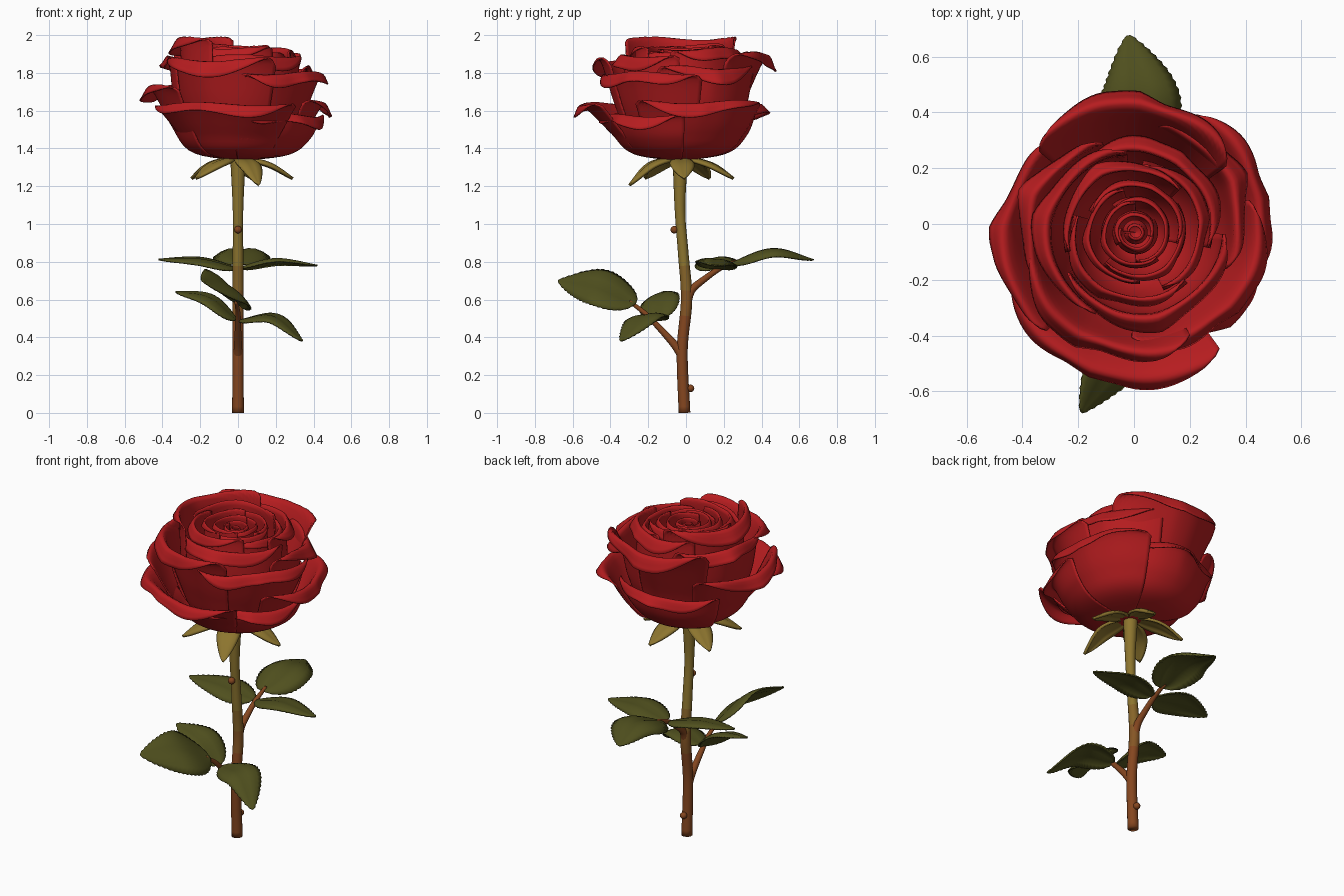
import bpy, bmesh, math
from mathutils import Vector as V

if "Cube" in bpy.data.objects:
    bpy.data.objects.remove(bpy.data.objects["Cube"])


def mat(name, c):
    m = bpy.data.materials.new(name)
    m.diffuse_color = (*c, 1)
    m.use_nodes = True
    m.node_tree.nodes["Principled BSDF"].inputs["Base Color"].default_value = m.diffuse_color
    return m


RED = mat("petal red", (0.47, 0.012, 0.014))
LEAF = mat("leaf green", (0.080, 0.080, 0.013))
BROWN = mat("stem brown", (0.235, 0.062, 0.014))
TAN = mat("stem tan", (0.235, 0.092, 0.018))
KHAKI = mat("stem khaki", (0.240, 0.128, 0.022))
OLIVE = mat("stem olive", (0.265, 0.177, 0.028))


def spline(pts, t):
    """Catmull-Rom through pts, t in 0..1"""
    n = len(pts) - 1
    i = min(int(t * n), n - 1)
    f = t * n - i
    b, c = pts[i], pts[i + 1]
    a = pts[i - 1] if i > 0 else b * 2 - c
    d = pts[i + 2] if i + 2 <= n else c * 2 - b
    return (b * 2 + (c - a) * f + (a * 2 - b * 5 + c * 4 - d) * f * f
            + (b * 3 - a - c * 3 + d) * f ** 3) * 0.5


def finish(name, verts, faces, mats, thick=0):
    me = bpy.data.meshes.new(name)
    me.from_pydata([tuple(v) for v in verts], [], faces)
    ob = bpy.data.objects.new(name, me)
    bpy.context.collection.objects.link(ob)
    for m in mats:
        me.materials.append(m)
    for p in me.polygons:
        p.use_smooth = True
    if thick:
        s = ob.modifiers.new("thickness", "SOLIDIFY")
        s.thickness, s.offset = thick, 0
    return ob


def grid_faces(rows, cols, wrap=False):
    return [(i * cols + j, i * cols + (j + 1) % cols, (i + 1) * cols + (j + 1) % cols, (i + 1) * cols + j)
            for i in range(rows - 1) for j in range(cols if wrap else cols - 1)]


def tube(name, pts, radii, mats, rule=None, n=24, sides=16):
    pts = [V(p) for p in pts]
    rad = [V((r, 0)) for r in radii]
    verts = []
    for i in range(n + 1):
        t = i / n
        c, r = spline(pts, t), spline(rad, t).x
        d = (spline(pts, min(1, t + .01)) - spline(pts, max(0, t - .01))).normalized()
        a = d.cross(V((1, 0, 0))).normalized()
        b = d.cross(a)
        for k in range(sides):
            w = 2 * math.pi * k / sides
            verts.append(c + (a * math.cos(w) + b * math.sin(w)) * r)
    faces = grid_faces(n + 1, sides, True)
    faces += [tuple(range(sides))[::-1], tuple(range(n * sides, (n + 1) * sides))]
    ob = finish(name, verts, faces, mats)
    if rule:
        for p in ob.data.polygons:
            p.material_index = rule(p.center.z)
    return ob


def blade(name, base, mid, tip, side, width, m, fold=0.03, teeth=0.006, n=36, shape=0.72, thick=0.008):
    """Leaf or sepal along a curved midrib; side is the width direction"""
    pts = [V(base), V(mid), V(tip)]
    side = V(side).normalized()
    verts, cols = [], 9
    for i in range(n + 1):
        t = i / n
        p = spline(pts, t)
        d = (spline(pts, min(1, t + .02)) - spline(pts, max(0, t - .02))).normalized()
        s = (side - d * side.dot(d)).normalized()
        up = d.cross(s)
        up *= 1 if up.z > 0 else -1
        f = max(0.01, math.sin(math.pi * t ** shape)) ** 0.8
        w = width / 2 * f + teeth * (i % 2) * (0 < i < n)
        for j in range(cols):
            q = j / (cols - 1) * 2 - 1
            verts.append(p + s * q * w + up * fold * f * (abs(q) - q * q * 1.6))
    return finish(name, verts, grid_faces(n + 1, cols), [m], thick)


def petal(name, ang, half, rim, rimz, belly, z0, ruffle=1.0, curl=0.03, drop=.3, ph=0.0, nu=36, nv=22):
    """Cupped petal: a meridian profile swept round the axis, with a rounded, rolled and rippled rim"""
    h = rimz - z0
    prof = [V((0, z0)), V((belly * .7, z0 + min(.05, h * .15))), V((belly, z0 + h * .5)),
            V((rim - curl, rimz)), V((rim, rimz - curl * 1.3))]
    verts = []
    for i in range(nv + 1):
        for j in range(nu + 1):
            u = j / nu * 2 - 1
            v = i / nv * (1 - drop * abs(u) ** 3)
            p = spline(prof, v)
            k = v ** 4 * ruffle
            r = p.x * (1 + .06 * u) + .016 * k * math.sin(6 * u + ph) + .018 * k * max(0, 1 - abs(u) * 5)
            z = p.y + .025 * k * math.sin(4.5 * u + ph * 1.7)
            a = math.radians(ang + half * u)
            verts.append((.005 + r * math.cos(a), -.03 + r * math.sin(a), z))
    return finish(name, verts, grid_faces(nv + 1, nu + 1), [RED], .008)


# Stem, brown at the foot and olive at the top
tube("stem", [(0, -.008, 0), (0, -.02, .33), (0, .003, .6), (0, -.015, .85), (0, -.032, 1.08), (0, -.03, 1.37)],
     [.031, .029, .03, .028, .028, .042], [BROWN, TAN, KHAKI, OLIVE],
     lambda z: 0 if z < .52 else 1 if z < .64 else 2 if z < .78 else 3, n=48)
# Thorn knobs
for name, y, z in (("upper_thorn", -.062, .97), ("lower_thorn", .024, .13)):
    bpy.ops.mesh.primitive_uv_sphere_add(segments=16, ring_count=10, radius=.02, location=(0, y, z))
    o = bpy.context.object
    o.name = name
    o.data.materials.append(BROWN)
    bpy.ops.object.shade_smooth()

# Leaf stalks
tube("upper_stalk", [(0, 0, .57), (0, .03, .65), (0, .1, .71), (0, .18, .765), (0, .27, .805)],
     [.025, .021, .017, .014, .009], [BROWN])
tube("lower_stalk", [(0, -.02, .3), (0, -.06, .36), (0, -.15, .46), (0, -.22, .53), (-.01, -.3, .59)],
     [.025, .021, .016, .013, .009], [BROWN])

# Leaves: three on each stalk
blade("upper_leaf_end", (0, .24, .79), (.02, .46, .86), (-.02, .675, .81), (1, 0, 0), .29, LEAF, .06)
blade("upper_leaf_left", (-.01, .17, .765), (-.2, .15, .812), (-.42, .13, .812), (0, 1, .15), .21, LEAF)
blade("upper_leaf_right", (.01, .17, .765), (.2, .16, .808), (.42, .15, .78), (0, 1, -.1), .21, LEAF)
blade("lower_leaf_end", (0, -.27, .575), (-.06, -.47, .68), (-.19, -.675, .70), (.75, -.1, -.62), .29, LEAF)
blade("lower_leaf_left", (-.01, -.16, .49), (-.15, -.14, .61), (-.33, -.12, .64), (.2, 1, .25), .21, LEAF)
blade("lower_leaf_right", (.01, -.16, .49), (.19, -.23, .51), (.34, -.345, .38), (.4, 1, .15), .22, LEAF)

# Sepals
for i in range(5):
    a = math.radians(-68 + 72 * i)
    c, s = math.cos(a), math.sin(a)
    z = 1.205 if i == 0 else 1.24
    blade(f"sepal_{i + 1}", (c * .02, -.03 + s * .02, 1.355), (c * .17, -.03 + s * .17, 1.315),
          (c * .29, -.03 + s * .29, z), (-s, c, 0), .125, OLIVE, .02, 0, 20, .8, .016)

# Petals by ring: belly, base, ruffle, curl, drop, then angle, half width, rim radius, rim height
rings = {
    "outer": (.355, 1.335, 1.0, .04, .28, [(-108, 54, .54, 1.63), (178, 50, .495, 1.72), (97, 52, .45, 1.62),
                                           (15, 50, .49, 1.64), (-45, 48, .46, 1.57)]),
    "second": (.325, 1.36, 1.0, .045, .3, [(88, 52, .49, 1.89), (160, 50, .41, 1.87), (242, 56, .45, 1.86),
                                           (-38, 54, .46, 1.79), (28, 50, .42, 1.82)]),
    "third": (.285, 1.40, .8, .045, .26, [(60, 72, .33, 1.915), (170, 74, .35, 1.97), (-75, 74, .345, 1.88)]),
    "fourth": (.24, 1.45, .6, .03, .24, [(10, 74, .26, 1.89), (120, 76, .26, 1.935), (240, 76, .26, 1.92)]),
    "fifth": (.17, 1.5, .4, .015, .2, [(70, 85, .18, 1.91), (190, 85, .18, 1.92), (310, 85, .175, 1.895)]),
    "sixth": (.12, 1.55, .3, .010, .18, [(20, 110, .12, 1.905), (200, 110, .12, 1.91)]),
    "heart": (.075, 1.62, .2, .008, .15, [(100, 115, .07, 1.90), (280, 115, .065, 1.895)]),
    "bud": (.04, 1.78, .1, .004, .1, [(0, 175, .028, 1.89)]),
}
for ring, (belly, z0, ruffle, curl, drop, petals) in rings.items():
    for i, (ang, half, rim, rimz) in enumerate(petals):
        petal(f"{ring}_petal_{i + 1}", ang, half, rim, rimz, belly, z0, ruffle, curl, drop, i * 1.9 + len(ring))
